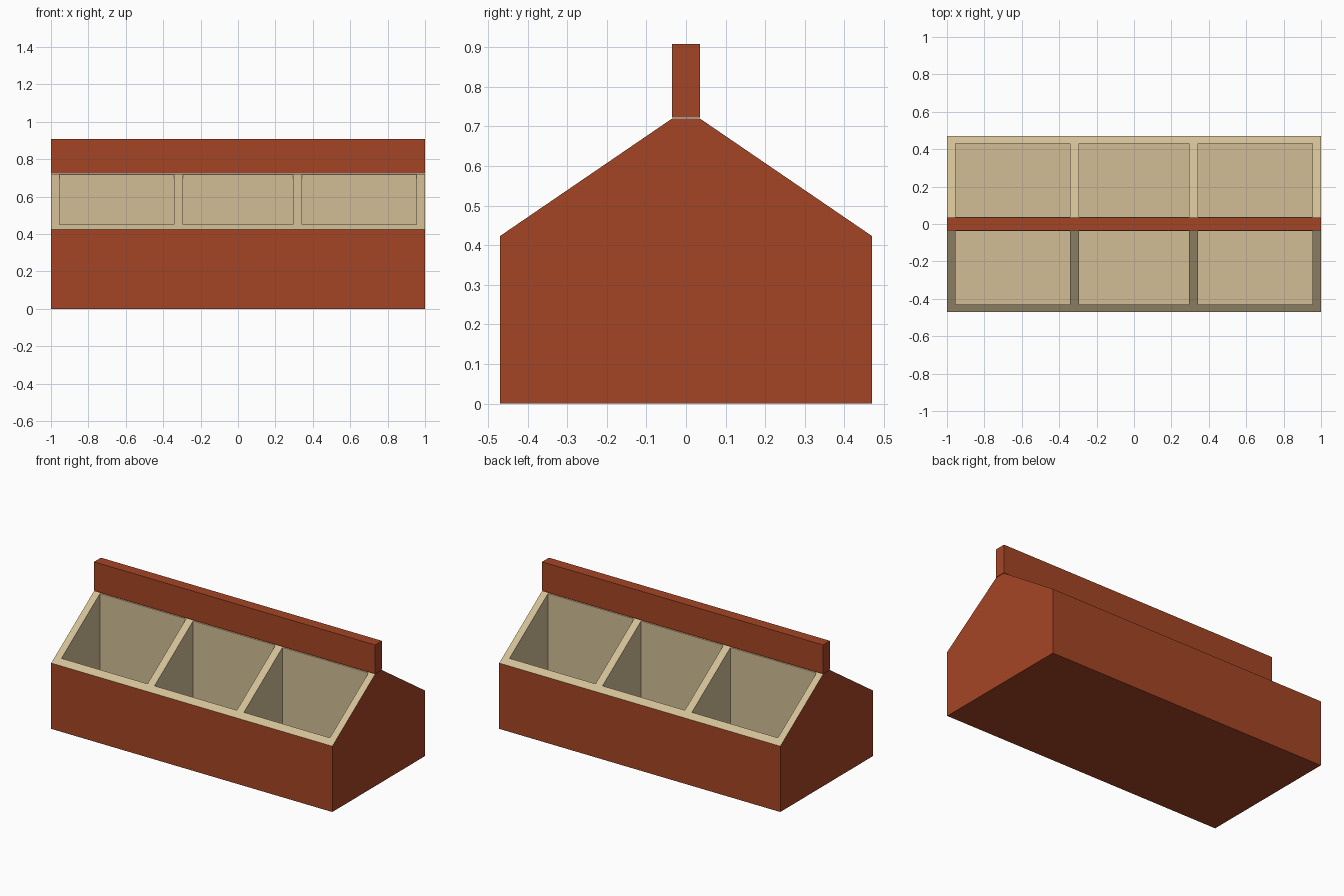
import bpy, bmesh

if "Cube" in bpy.data.objects:
    bpy.data.objects.remove(bpy.data.objects["Cube"])

def material(name, rgb):
    m = bpy.data.materials.new(name)
    m.diffuse_color = (*rgb, 1)
    m.use_nodes = True
    m.node_tree.nodes["Principled BSDF"].inputs["Base Color"].default_value = m.diffuse_color
    return m

RED = material("brick_red", (0.376, 0.060, 0.018))
BEIGE = material("pale_wood", (0.645, 0.515, 0.305))

EAVE_Y, EAVE_Z = 0.47, 0.423      # low outer edge of the slope
RIDGE_Y, RIDGE_Z = 0.035, 0.72    # high inner edge of the slope
FLOOR = 0.05                      # bottom of the bins

def slope_z(y):
    t = (EAVE_Y - abs(y)) / (EAVE_Y - RIDGE_Y)
    return EAVE_Z + t * (RIDGE_Z - EAVE_Z)

def make(name, bm):
    bmesh.ops.remove_doubles(bm, verts=bm.verts, dist=1e-5)
    me = bpy.data.meshes.new(name)
    bm.to_mesh(me)
    bm.free()
    me.materials.append(RED)
    me.materials.append(BEIGE)
    ob = bpy.data.objects.new(name, me)
    bpy.context.collection.objects.link(ob)
    return ob

# Display stand: red shell with sloped beige tops holding open bins
bm = bmesh.new()

def face(points, mat):
    f = bm.faces.new([bm.verts.new(p) for p in points])
    f.material_index = mat

half = [(EAVE_Y, 0), (EAVE_Y, EAVE_Z), (RIDGE_Y, RIDGE_Z)]
profile = half + [(-y, z) for y, z in reversed(half)]
face([(1, y, z) for y, z in profile], 0)
face([(-1, y, z) for y, z in reversed(profile)], 0)
for i, (y0, z0) in enumerate(profile):
    y1, z1 = profile[(i + 1) % len(profile)]
    if z0 == z1 or y0 == y1:                      # all but the slopes
        face([(-1, y0, z0), (-1, y1, z1), (1, y1, z1), (1, y0, z0)], 0)

xs = [-1, -0.955, -0.343, -0.293, 0.293, 0.343, 0.955, 1]
ys = [EAVE_Y, 0.43, 0.038, RIDGE_Y]
for s in (-1, 1):
    for i in range(len(xs) - 1):
        for j in range(len(ys) - 1):
            cell = [(xs[i], s * ys[j]), (xs[i + 1], s * ys[j]),
                    (xs[i + 1], s * ys[j + 1]), (xs[i], s * ys[j + 1])]
            if s > 0:
                cell.reverse()
            if i % 2 == 0 or j != 1:              # rim and dividers
                face([(x, y, slope_z(y)) for x, y in cell], 1)
                continue
            face([(x, y, FLOOR) for x, y in cell], 1)   # bin floor
            for k in range(4):                          # bin walls
                (xa, ya), (xb, yb) = cell[k], cell[(k + 1) % 4]
                face([(xa, ya, slope_z(ya)), (xb, yb, slope_z(yb)),
                      (xb, yb, FLOOR), (xa, ya, FLOOR)], 1)
make("display_stand", bm)

# Header board along the ridge
bm = bmesh.new()
bmesh.ops.create_cube(bm, size=1)
bottom, top = 0.723, 0.908
for v in bm.verts:
    v.co = (v.co.x * 2, v.co.y * 2 * RIDGE_Y, top if v.co.z > 0 else bottom)
make("header_board", bm)
